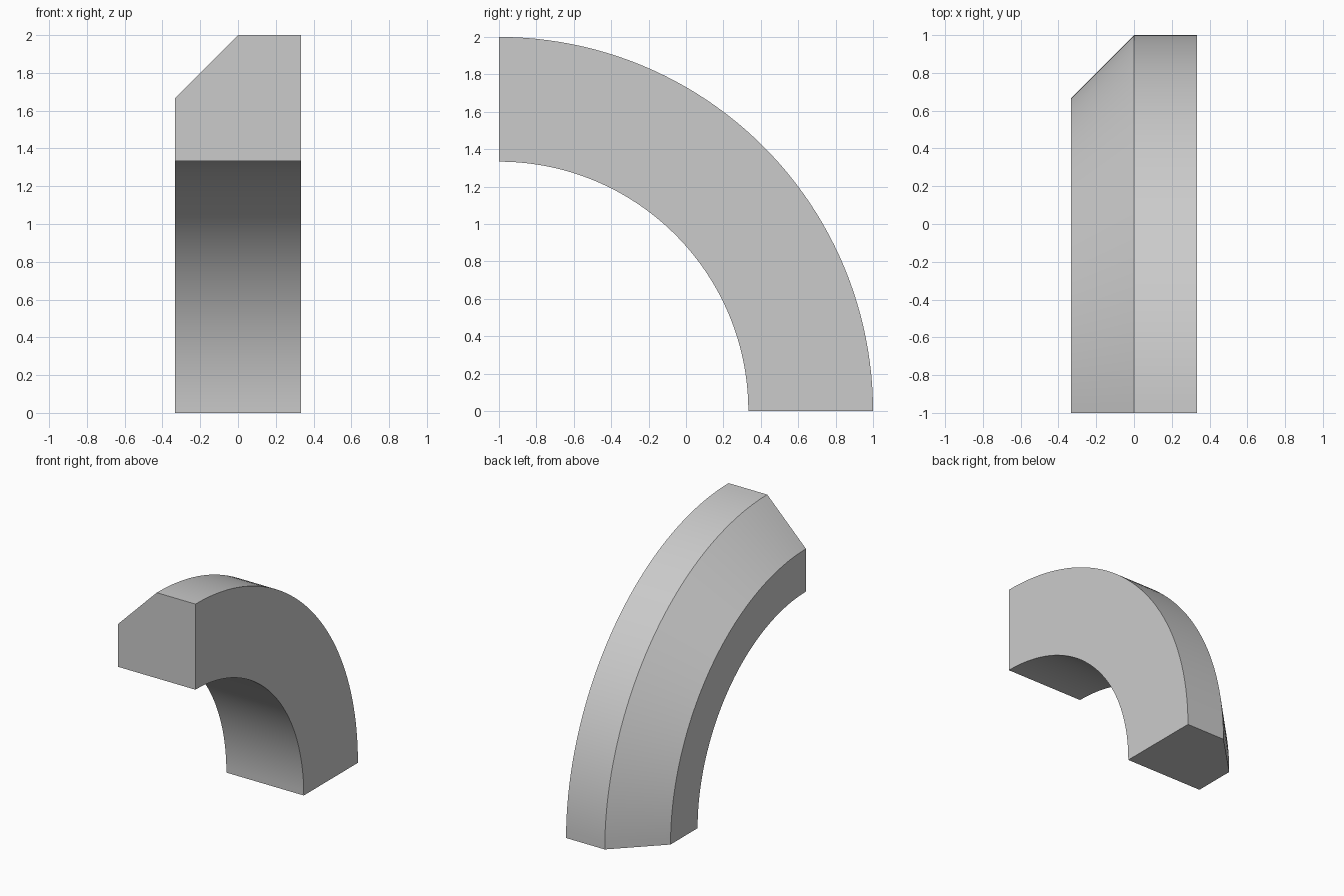
import bpy
import bmesh
import math

if "Cube" in bpy.data.objects:
    bpy.data.objects.remove(bpy.data.objects["Cube"], do_unlink=True)

# Plain grey material
grey = bpy.data.materials.new("light_grey")
grey.use_nodes = True
colour = (0.6, 0.6, 0.6, 1.0)
grey.diffuse_color = colour
grey.node_tree.nodes["Principled BSDF"].inputs["Base Color"].default_value = colour

# Chamfered cross-section (x, radius), standing at the upper end of the arch
UNIT = 1 / 3
section = [(-UNIT, 4 * UNIT), (UNIT, 4 * UNIT), (UNIT, 2), (0, 2), (-UNIT, 5 * UNIT)]

bm = bmesh.new()
end_cap = bm.faces.new([bm.verts.new((x, -1, r)) for x, r in section])

# Sweep the section a quarter turn down to the ground, keeping both end caps
bmesh.ops.spin(bm, geom=[end_cap, *end_cap.edges, *end_cap.verts],
               cent=(0, -1, 0), axis=(1, 0, 0), angle=-math.pi / 2,
               steps=48, use_duplicate=False)
# Close the starting end if the sweep consumed its cap
open_edges = [e for e in bm.edges if e.is_boundary]
if open_edges:
    bmesh.ops.holes_fill(bm, edges=open_edges, sides=0)
bmesh.ops.recalc_face_normals(bm, faces=bm.faces)

mesh = bpy.data.meshes.new("curved_beam")
bm.to_mesh(mesh)
bm.free()
mesh.materials.append(grey)
beam = bpy.data.objects.new("curved_beam", mesh)
bpy.context.collection.objects.link(beam)

# Smooth along the curve, crisp at the section corners
bpy.ops.object.select_all(action="DESELECT")
beam.select_set(True)
bpy.context.view_layer.objects.active = beam
bpy.ops.object.shade_smooth_by_angle(angle=math.radians(30))
